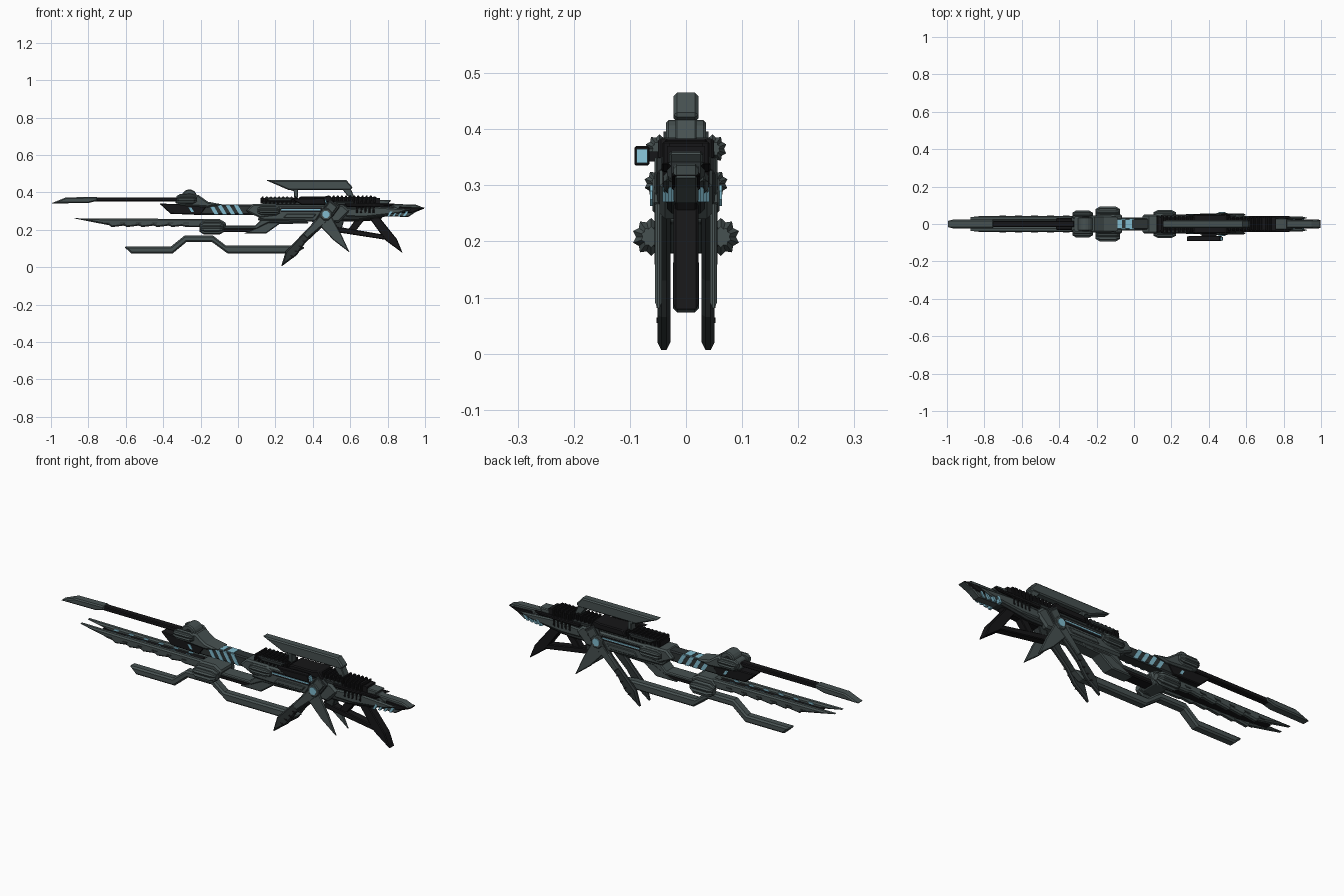
import bpy, bmesh, math
from mathutils import Matrix


def material(name, rgb):
    m = bpy.data.materials.new(name)
    m.diffuse_color = (*rgb, 1)
    return m


GREY = material("gunmetal grey", (0.062, 0.082, 0.082))
DARK = material("dark metal", (0.026, 0.033, 0.034))
BLACK = material("black metal", (0.008, 0.008, 0.009))
CYAN = material("glow blue", (0.22, 0.50, 0.62))


def finish(bm, name, mat, bevel=0.0):
    bmesh.ops.recalc_face_normals(bm, faces=bm.faces)
    me = bpy.data.meshes.new(name)
    bm.to_mesh(me)
    bm.free()
    me.materials.append(mat)
    ob = bpy.data.objects.new(name, me)
    bpy.context.collection.objects.link(ob)
    if bevel:
        b = ob.modifiers.new("chamfer", 'BEVEL')
        b.width, b.segments, b.limit_method = bevel, 1, 'ANGLE'
        b.angle_limit = math.radians(50)
    return ob


def plate(name, pts, y0, y1, mat, bevel=0.0):
    """Side profile (x, z) extruded from y0 to y1."""
    bm = bmesh.new()
    f = bm.faces.new([bm.verts.new((x, y0, z)) for x, z in pts])
    r = bmesh.ops.extrude_face_region(bm, geom=[f])
    for v in r['geom']:
        if isinstance(v, bmesh.types.BMVert):
            v.co.y = y1
    return finish(bm, name, mat, bevel)


def centred(name, pts, w, mat, bevel=0.0):
    return plate(name, pts, -w, w, mat, bevel)


def pair(name, pts, y0, y1, mat, bevel=0.0):
    for s, side in ((1, "left"), (-1, "right")):
        plate(f"{name}_{side}", pts, s * y0, s * y1, mat, bevel)


def rect(x0, x1, z0, z1, lean=0.0):
    return [(x0, z0), (x1, z0), (x1 + lean, z1), (x0 + lean, z1)]


def disc(name, x, z, r, y0, y1, sides, mat, bevel=0.0):
    pts = [(x + r * math.cos(math.tau * (i + .5) / sides),
            z + r * math.sin(math.tau * (i + .5) / sides)) for i in range(sides)]
    return plate(name, pts, y0, y1, mat, bevel)


def fluted_knobs(name, x, y, z, r, length):
    """Fluted capsules along x, one on each side."""
    n = 20
    for s in (1, -1):
        bm = bmesh.new()
        rings = []
        for t, k in ((-.5, .55), (-.32, 1), (.32, 1), (.5, .55)):
            ring = []
            for i in range(n):
                a = math.tau * i / n
                q = r * k * (1 if i % 2 else .8)
                ring.append(bm.verts.new((x + t * length, s * y + q * math.cos(a), z + q * math.sin(a))))
            rings.append(ring)
        for a, b in zip(rings, rings[1:]):
            for i in range(n):
                bm.faces.new((a[i], a[(i + 1) % n], b[(i + 1) % n], b[i]))
        bm.faces.new(rings[0])
        bm.faces.new(rings[-1])
        finish(bm, f"{name}_{'left' if s > 0 else 'right'}", GREY)


def ribs(name, x0, x1, z0, z1, w, step=0.022):
    centred(name + "_core", rect(x0, x1, z0, z1 - .008), w - .008, BLACK)
    for i in range(int((x1 - x0) / step)):
        x = x0 + i * step
        centred(f"{name}_{i}", rect(x, x + step * .55, z0 - .002, z1, .006), w, BLACK, .003)


# Upper lance: dark rod and flat pointed tip
centred("lance_rod", rect(-.82, -.32, .352, .374), .017, BLACK, .004)
centred("lance_tip", [(-1, .341), (-.92, .373), (-.75, .376), (-.75, .356), (-.80, .343)], .023, GREY, .006)

# Rod holder with round hub and fluted knobs
centred("rod_holder", [(-.34, .345), (-.31, .385), (-.21, .385), (-.16, .35), (-.08, .335), (-.16, .32), (-.3, .33)], .045, GREY, .008)
disc("holder_hub", -.26, .375, .041, -.036, .036, 18, GREY, .005)
disc("holder_hub_core", -.26, .375, .022, -.04, .04, 12, DARK)
fluted_knobs("holder_knob", -.275, .047, .365, .026, .11)

# Upper barrel with glowing slanted bands
centred("muzzle_wedge", [(-.42, .34), (-.36, .285), (-.2, .28), (-.16, .335)], .032, BLACK, .004)
centred("barrel", rect(-.24, .12, .28, .334), .029, DARK, .006)
for i in range(4):
    x = -.125 + i * .044
    centred(f"barrel_band_{i}", rect(x, x + .022, .282, .333, -.03), .0305, CYAN)
pair("muzzle_light", rect(-.25, -.235, .296, .318, -.014), .029, .034, CYAN)
for i in range(2):
    x = -.1 + i * .055
    centred(f"barrel_top_light_{i}", rect(x, x + .035, .333, .336), .024, CYAN)

# Twin lower blades with shallow notches, dark core and inner lights
blade = [(-.88, .262), (-.66, .260), (-.16, .258), (-.1, .24), (-.12, .212), (-.28, .215)]
for i in range(5):
    x = -.30 - i * .08
    blade += [(x, .221), (x - .055, .214), (x - .068, .224)]
blade += [(-.76, .238)]
pair("blade", blade, .016, .044, GREY, .007)
centred("blade_core", [(-.78, .243), (-.2, .247), (-.2, .222), (-.62, .227)], .018, BLACK)
for i in range(6):
    x = -.72 + i * .085
    pair(f"blade_light_{i}", rect(x, x + .026, .248, .257, .008), .013, .0165, CYAN)
    pair(f"blade_outer_rivet_{i}", rect(x, x + .03, .233, .240, .006), .043, .046, DARK)

# Blade clamp and dark link arm
centred("blade_clamp", [(-.21, .23), (-.18, .258), (-.1, .258), (-.06, .235), (-.08, .185), (-.15, .178)], .05, GREY, .008)
fluted_knobs("clamp_knob", -.14, .062, .208, .034, .13)
centred("link_arm", [(-.12, .187), (.14, .187), (.22, .235), (.22, .262), (.1, .214), (-.12, .217)], .03, BLACK, .005)
centred("link_cover", [(-.1, .205), (.1, .205), (.16, .236), (.32, .236), (.34, .27), (.14, .27), (.09, .222), (-.1, .222)], .036, GREY, .005)
centred("link_bottom", [(.03, .18), (.15, .18), (.22, .23), (.38, .235), (.36, .255), (.18, .25)], .032, GREY, .005)

# Bent lower guard
centred("lower_guard", [(-.61, .11), (-.36, .11), (-.285, .17), (-.135, .17), (-.065, .116), (.29, .116), (.36, .106),
                        (.31, .073), (-.055, .073), (-.14, .135), (-.275, .135), (-.35, .073), (-.57, .073)], .023, GREY, .008)

# Forward receiver with second clamp
centred("clamp_body", [(.04, .30), (.08, .338), (.2, .338), (.24, .31), (.2, .272), (.12, .262)], .05, GREY, .008)
fluted_knobs("receiver_knob", .165, .049, .303, .026, .12)
centred("receiver", [(.1, .25), (.16, .335), (.56, .335), (.6, .30), (.54, .24), (.3, .245)], .047, GREY, .01)
centred("receiver_spine", rect(.13, .62, .33, .352), .04, DARK, .005)
pair("receiver_channel", rect(.23, .45, .295, .318), .046, .049, BLACK)
pair("receiver_light", rect(.23, .44, .304, .311), .048, .052, CYAN)
pair("receiver_panel", [(.24, .262), (.4, .262), (.42, .285), (.26, .285)], .045, .052, GREY, .003)

# Ribbed cooling packs
ribs("front_ribs", .12, .32, .342, .377, .046)
ribs("rear_ribs", .50, .74, .34, .383, .037)
ribs("collar_ribs", .63, .76, .29, .378, .042)
centred("top_block", [(.31, .345), (.33, .377), (.46, .377), (.49, .385), (.52, .345)], .05, BLACK, .005)

# Raised top rail on two slanted posts
centred("top_rail", [(.15, .465), (.58, .465), (.615, .425), (.60, .413), (.27, .413)], .022, GREY, .006)
centred("rail_front_post", [(.25, .425), (.32, .425), (.32, .37), (.30, .37), (.30, .405)], .019, GREY, .003)
centred("rail_rear_post", [(.55, .425), (.6, .425), (.625, .37), (.595, .37)], .019, GREY, .003)
pair("rail_base", [(.14, .372), (.3, .372), (.28, .352), (.17, .352)], .03, .05, DARK, .004)

# Side sight: dark slanted box with glowing rear window
plate("side_sight", [(.28, .366), (.46, .37), (.47, .335), (.34, .335)], -.092, -.065, BLACK, .003)
plate("sight_mount", rect(.36, .44, .342, .36), -.068, -.04, BLACK)
plate("sight_window", [(.463, .365), (.470, .365), (.476, .340), (.468, .340)], -.088, -.069, CYAN)

# Pivot with swept side legs and spikes
leg = [(.49, .37), (.55, .325), (.51, .27), (.36, .13), (.315, .065), (.23, .002), (.255, .085), (.39, .225), (.43, .285)]
pair("swept_leg", leg, .028, .051, DARK, .007)
pair("leg_cover", [(.49, .352), (.53, .322), (.47, .24), (.37, .155), (.35, .175), (.43, .265)], .05, .056, GREY, .003)
for i in range(4):
    x, z = .285 + i * .022, .055 + i * .026
    pair(f"leg_notch_{i}", rect(x, x + .014, z, z + .009, -.008), .05, .0525, BLACK)
pair("spike", [(.42, .24), (.50, .27), (.55, .18), (.597, .078), (.51, .145)], .043, .055, GREY, .004)
for s in (1, -1):
    disc("pivot_ring", .47, .282, .034, s * .045, s * .06, 8, GREY, .004)
    disc("pivot_light", .47, .282, .02, s * .058, s * .064, 8, CYAN)

# Rear receiver, side fins and tail
centred("rear_body", [(.52, .25), (.54, .335), (.8, .345), (.86, .31), (.8, .272), (.64, .25)], .034, DARK, .008)
centred("tail", [(.74, .34), (.95, .335), (1.0, .315), (.95, .295), (.91, .268), (.74, .275)], .022, GREY, .005)
centred("tail_cap", [(.86, .325), (1.0, .318), (.93, .29), (.86, .29)], .025, BLACK, .004)
centred("top_fin", [(.60, .342), (.71, .362), (.82, .358), (.80, .335), (.62, .332)], .03, GREY, .004)
pair("side_fin", [(.55, .31), (.74, .322), (.93, .31), (.86, .288), (.68, .268), (.58, .27)], .025, .04, GREY, .006)
pair("upper_fin", [(.57, .342), (.84, .34), (.81, .325), (.58, .322)], .028, .044, BLACK, .004)
for i in range(4):
    x = .795 + i * .028
    pair(f"tail_light_{i}", rect(x, x + .013, .27, .297, .018), .021, .042 - i * .005, CYAN)

# Open angular rear grip frame
centred("frame_lower_bar", [(.50, .225), (.51, .19), (.80, .145), (.88, .078), (.83, .165), (.56, .212)], .021, BLACK, .004)
centred("frame_rear_bar", [(.70, .265), (.755, .268), (.85, .15), (.88, .076), (.79, .142)], .022, BLACK, .004)
centred("frame_mid_bar", [(.635, .265), (.685, .265), (.63, .195), (.585, .195)][::1], .018, BLACK, .003)
centred("frame_front_bar", [(.52, .26), (.57, .26), (.55, .19), (.51, .19)], .02, DARK, .003)
centred("frame_top_bar", [(.52, .272), (.78, .278), (.76, .25), (.54, .243)], .02, BLACK, .004)
